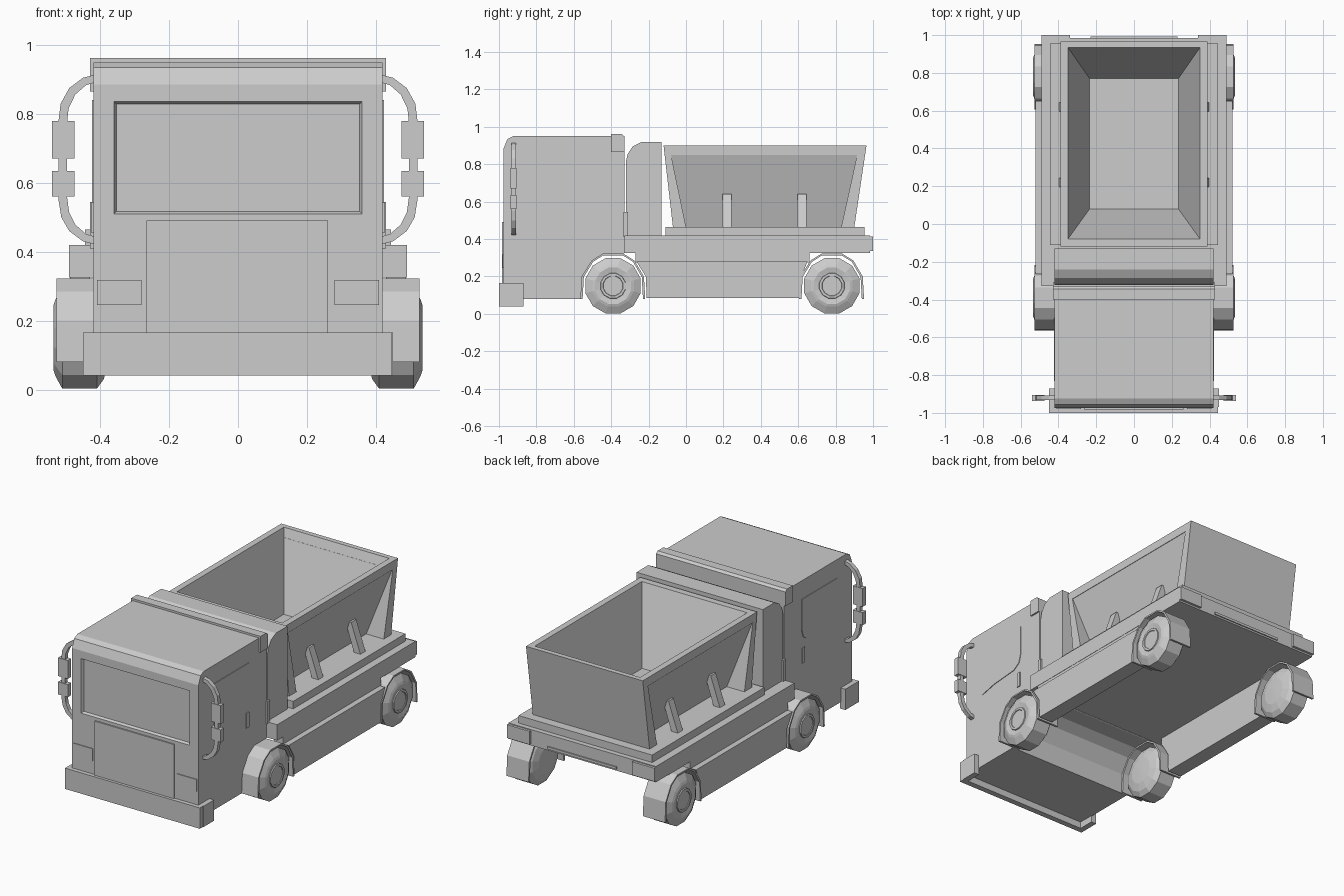
import bpy, bmesh, math

cube = bpy.data.objects.get("Cube")
if cube:
    bpy.data.objects.remove(cube, do_unlink=True)

GREY = (0.604, 0.604, 0.604, 1)
grey = bpy.data.materials.new("plain grey")
grey.use_nodes = True
grey.diffuse_color = GREY
grey.node_tree.nodes["Principled BSDF"].inputs["Base Color"].default_value = GREY


def loft(name, rings):
    """Skin a list of closed rings with equal point counts and cap both ends."""
    bm = bmesh.new()
    rows = [[bm.verts.new(p) for p in ring] for ring in rings]
    n = len(rows[0])
    for a, b in zip(rows, rows[1:]):
        for i in range(n):
            j = (i + 1) % n
            bm.faces.new((a[i], a[j], b[j], b[i]))
    bm.faces.new(rows[0])
    bm.faces.new(rows[-1])
    bmesh.ops.recalc_face_normals(bm, faces=bm.faces)
    mesh = bpy.data.meshes.new(name)
    bm.to_mesh(mesh)
    bm.free()
    mesh.materials.append(grey)
    obj = bpy.data.objects.new(name, mesh)
    bpy.context.collection.objects.link(obj)
    return obj


def box(name, x0, x1, y0, y1, z0, z1):
    return loft(name, [[(x0, y0, z), (x1, y0, z), (x1, y1, z), (x0, y1, z)] for z in (z0, z1)])


def prism_x(name, profile, x0, x1):
    """Extrude a (y, z) profile along x."""
    return loft(name, [[(x, y, z) for y, z in profile] for x in (x0, x1)])


def prism_y(name, profile, y0, y1):
    """Extrude an (x, z) profile along y."""
    return loft(name, [[(x, y, z) for x, z in profile] for y in (y0, y1)])


WHEELS = {"front": -0.39, "rear": 0.78}
ARCH = [(-.175, -.07), (-.168, .05), (-.115, .135), (-.055, .172),
        (.055, .172), (.115, .135), (.165, .05), (.172, -.07)]
AXLE = 0.15

# Cab with wheel arch and rounded brow
arch = [(WHEELS["front"] + y, AXLE + z) for y, z in ARCH[:5]]
cab = prism_x("cab", [(-.975, .08)] + arch + [(-.33, .325), (-.33, .95), (-.925, .95),
              (-.955, .935), (-.975, .885)], -.42, .42)


# Windscreen recess with sloping borders
def pane(y, inset):
    x, z0, z1 = .362 - inset, .508 + inset, .838 - inset
    return [(-x, y, z0), (x, y, z0), (x, y, z1), (-x, y, z1)]


cutter = loft("windscreen_cutter", [pane(-.99, -.006), pane(-.96, .009)])
cut = cab.modifiers.new("windscreen", "BOOLEAN")
cut.object = cutter
cut.solver = "EXACT"
bpy.context.view_layer.objects.active = cab
bpy.ops.object.modifier_apply(modifier=cut.name)
bpy.data.objects.remove(cutter, do_unlink=True)

box("grille_panel", -.265, .262, -.983, -.97, .16, .49)
box("bumper", -.45, .446, -1, -.965, .04, .165)
prism_x("roof_bar", [(-.4, .865), (-.33, .865), (-.33, .95), (-.345, .962), (-.4, .962)], -.43, .43)

# Collar behind the cab
prism_x("collar", [(-.322, .4), (-.322, .81), (-.312, .855), (-.285, .895), (-.24, .918),
                   (-.13, .918), (-.13, .4)], -.42, .42)
box("collar_base", -.43, .43, -.335, -.31, .41, .545)

# Load bed
box("platform", -.49, .49, -.328, .985, .325, .42)
box("hopper_base", -.444, .444, -.11, .955, .42, .465)
box("rear_strip", -.23, .23, .98, .992, .335, .35)


# Hopper: one skin running up the outside and down into the trough
def rect(x, y0, y1, z):
    return [(-x, y0, z), (x, y0, z), (x, y1, z), (-x, y1, z)]


loft("hopper", [rect(.27, .0, .83, .46), rect(.385, -.08, .915, .85), rect(.388, -.1143, .9575, .85),
                rect(.388, -.12, .965, .9), rect(.35, -.08, .935, .9), rect(.235, .08, .77, .47)])
prism_x("hopper_front_end", [(-.1143, .85), (-.07, .465), (0, .465), (-.08, .85)], -.388, .388)
prism_x("hopper_rear_end", [(.9575, .85), (.9, .465), (.83, .465), (.915, .85)], -.388, .388)


def wheel(name, side, y):
    """Lathe a twelve-sided tyre with a raised hub; profile is (x, radius)."""
    sides = 12
    profile = [(.375, .02), (.378, .08), (.39, .125), (.41, .153), (.51, .153), (.53, .115),
               (.535, .1), (.53, .075), (.53, .07), (.536, .068), (.536, .055), (.532, .053)]
    angles = [(i + .5) * math.tau / sides for i in range(sides)]
    loft(name, [[(side * x, y + r * math.cos(a), AXLE + r * math.sin(a)) for a in angles]
                for x, r in profile])


WINDOW = [(-.83, .84), (-.495, .84), (-.495, .66), (-.51, .61), (-.555, .58), (-.73, .565), (-.83, .542)]
STRUT = [(.355, .46), (.398, .46), (.335, .64), (.295, .64)]
ARM = [(.41, .915), (.45, .905), (.49, .875), (.515, .83), (.521, .78),
       (.521, .55), (.513, .5), (.49, .46), (.45, .43), (.41, .42)]
ARM_INNER = [(.41 + (x - .41) * .78, .667 + (z - .667) * .91) for x, z in reversed(ARM)]

# Paired parts
for side, tag in ((1, "left"), (-1, "right")):
    def sbox(name, x0, x1, *rest):
        return box(f"{tag}_{name}", side * x0, side * x1, *rest)

    sbox("headlight", .28, .41, -.98, -.97, .245, .318)
    sbox("bumper_end", .415, .45, -.97, -.87, .04, .165)
    sbox("tail_light", .34, .49, .98, 1, .335, .415)
    sbox("door_handle", .415, .425, -.525, -.5, .455, .545)
    prism_x(f"{tag}_door_window", WINDOW, side * .415, side * .424)

    # Square-section mirror arm and two mirrors
    prism_y(f"{tag}_mirror_arm", [(side * x, z) for x, z in ARM + ARM_INNER], -.933, -.908)
    sbox("upper_mirror", .475, .54, -.937, -.905, .67, .78)
    sbox("lower_mirror", .475, .54, -.937, -.905, .56, .635)

    # Slanted hopper struts
    for i, y in enumerate((.22, .62)):
        prism_y(f"{tag}_strut_{i + 1}", [(side * x, z) for x, z in STRUT], y - .024, y + .024)

    # Side skirt with a narrower flange under the platform
    prism_x(f"{tag}_side_skirt", [(-.21, .085), (.61, .085), (.617, .2), (.65, .28), (-.265, .28),
                                  (-.215, .2)], side * .43, side * .522)
    sbox("skirt_flange", .43, .488, -.27, .66, .275, .33)

    # Wheels and fenders
    for end, y in WHEELS.items():
        wheel(f"{tag}_{end}_wheel", side, y)
        outer = [(y + a, AXLE + b) for a, b in ARCH]
        inner = [(y + a * .93, AXLE + b * (.95 if b > 0 else 1)) for a, b in reversed(ARCH)]
        prism_x(f"{tag}_{end}_fender", outer + inner, side * .38, side * .527)
